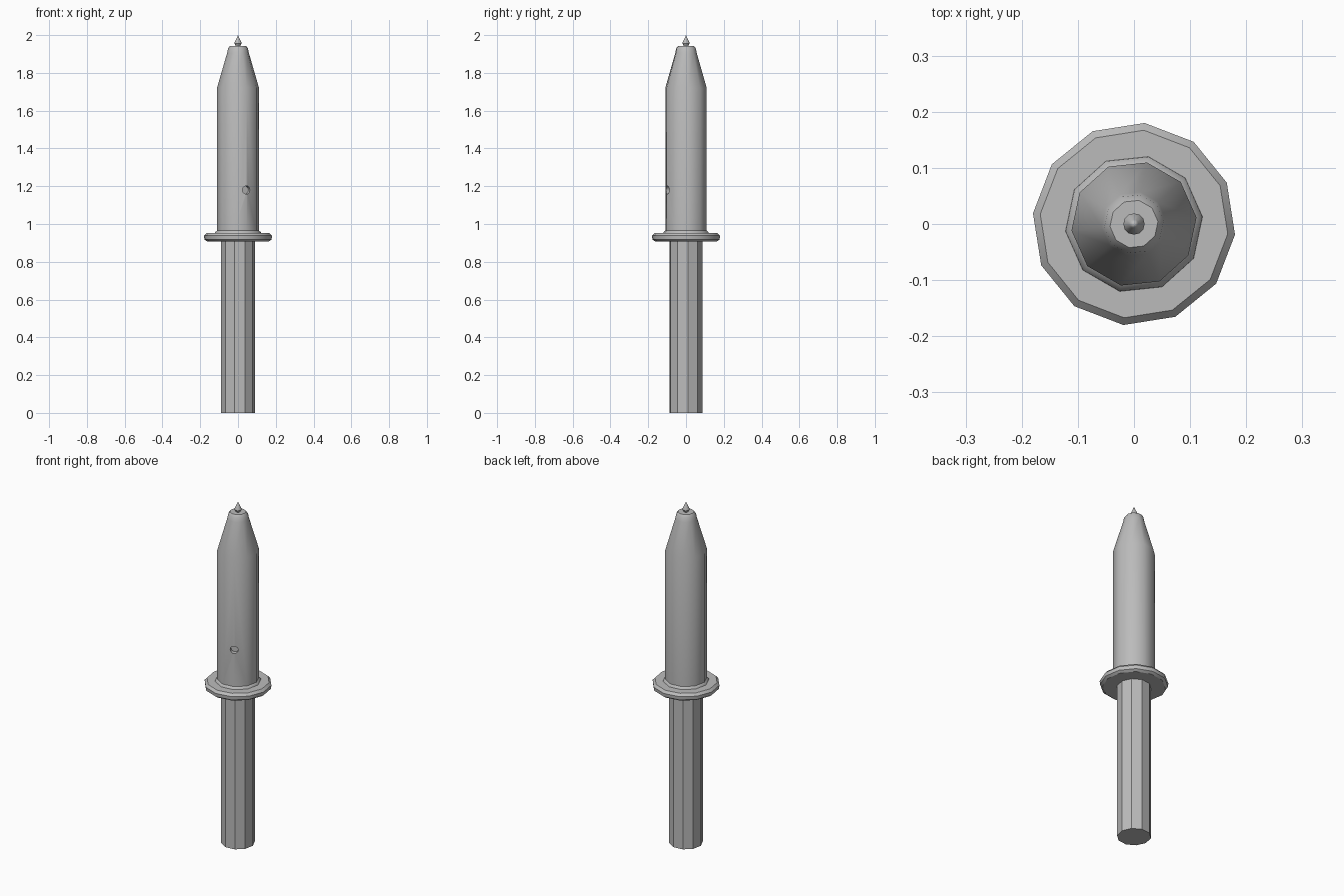
import bpy, bmesh, math
from mathutils import Vector

if "Cube" in bpy.data.objects:
    bpy.data.objects.remove(bpy.data.objects["Cube"])

metal = bpy.data.materials.new("grey metal")
metal.use_nodes = True
GREY = (0.5, 0.5, 0.5, 1)
metal.diffuse_color = GREY
metal.node_tree.nodes["Principled BSDF"].inputs["Base Color"].default_value = GREY


def turned(name, profile, sides, offset):
    """Revolve (radius, z) points into a closed faceted solid."""
    bm = bmesh.new()
    rings = []
    for r, z in profile:
        angles = [math.radians(offset) + math.tau * i / sides for i in range(sides)]
        rings.append([bm.verts.new((r * math.cos(a), r * math.sin(a), z)) for a in angles])
    for low, high in zip(rings, rings[1:]):
        for i in range(sides):
            j = (i + 1) % sides
            bm.faces.new((low[i], low[j], high[j], high[i]))
    bm.faces.new(rings[0][::-1])
    bm.faces.new(rings[-1])
    bmesh.ops.remove_doubles(bm, verts=bm.verts, dist=0.0001)
    bmesh.ops.recalc_face_normals(bm, faces=bm.faces)
    mesh = bpy.data.meshes.new(name)
    bm.to_mesh(mesh)
    bm.free()
    mesh.materials.append(metal)
    obj = bpy.data.objects.new(name, mesh)
    bpy.context.collection.objects.link(obj)
    return obj


def activate(obj):
    bpy.ops.object.select_all(action="DESELECT")
    obj.select_set(True)
    bpy.context.view_layer.objects.active = obj


def smooth(obj, degrees):
    activate(obj)
    bpy.ops.object.shade_smooth_by_angle(angle=math.radians(degrees))


# Ten-sided handle and twelve-sided guard
handle = turned("handle", [(0.09, 0), (0.09, 0.93)], 10, 6)
guard = turned("guard", [(0.165, 0.908), (0.179, 0.918), (0.181, 0.938), (0.168, 0.952)], 12, 24)
smooth(guard, 35)

# Tapered body with a flared foot and rounded shoulder
body = turned("body", [(0.125, 0.94), (0.122, 0.956), (0.112, 0.965), (0.112, 1.72),
                       (0.058, 1.905), (0.053, 1.93), (0.043, 1.943)], 10, 6)

# Small blind hole in the front of the body
direction = Vector((math.cos(math.radians(-66)), math.sin(math.radians(-66)), 0))
cutter = turned("hole_cutter", [(0.022, -0.03), (0.022, 0.03)], 10, 0)
cutter.rotation_euler = direction.to_track_quat("Z", "Y").to_euler()
cutter.location = direction * 0.115 + Vector((0, 0, 1.18))
cutter.hide_render = True
cut = body.modifiers.new("hole", "BOOLEAN")
cut.operation = "DIFFERENCE"
cut.object = cutter
activate(body)
bpy.ops.object.modifier_apply(modifier=cut.name)
bpy.data.objects.remove(cutter)
smooth(body, 40)

# Pointed tip
tip = turned("tip", [(0.011, 1.935), (0.014, 1.948), (0.019, 1.955), (0.017, 1.964),
                     (0.008, 1.982), (0, 2)], 12, 0)
smooth(tip, 40)
